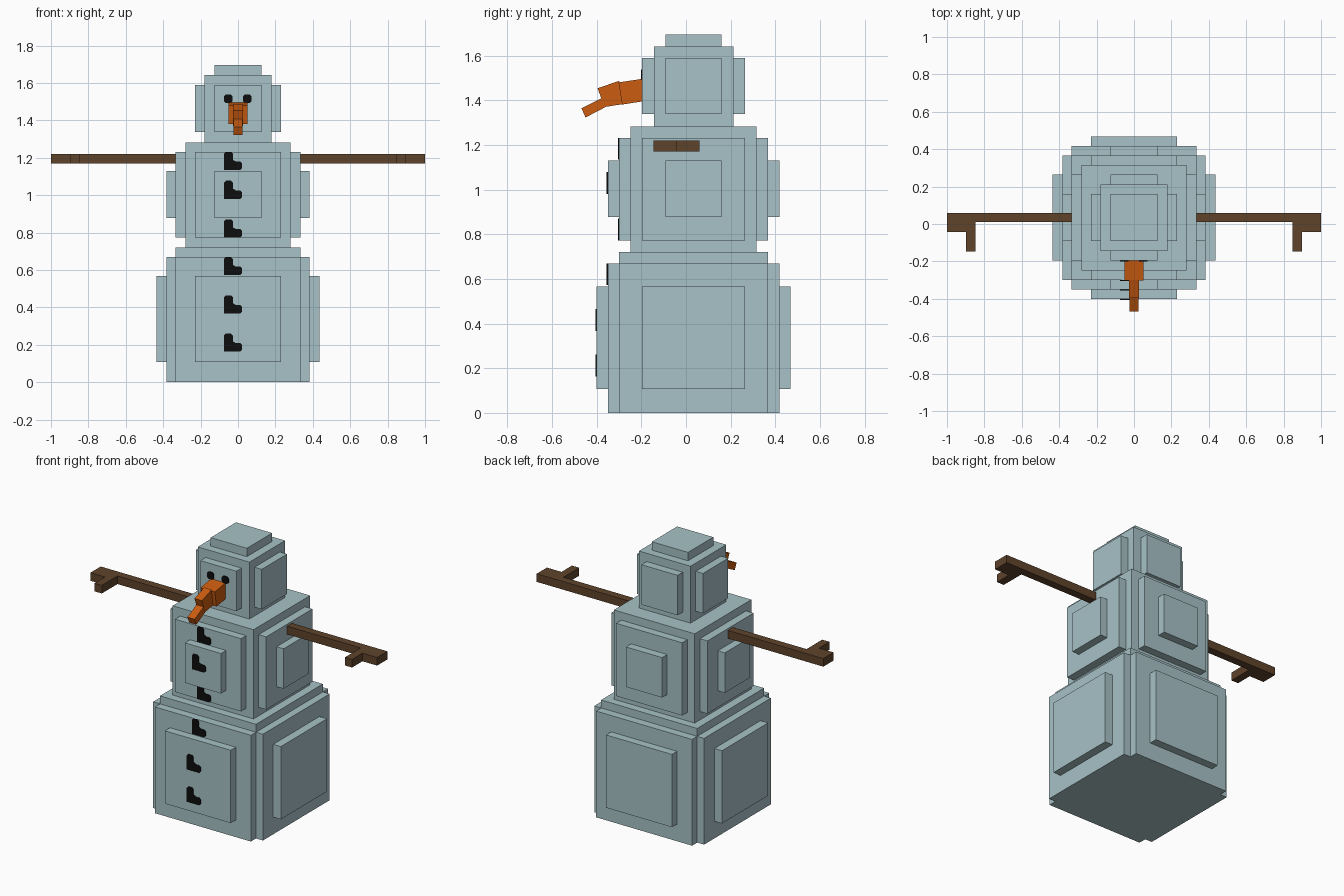
import bpy, bmesh

cube = bpy.data.objects.get("Cube")
if cube:
    bpy.data.objects.remove(cube, do_unlink=True)


def material(name, r, g, b):
    m = bpy.data.materials.new(name)
    m.use_nodes = True
    m.diffuse_color = (r, g, b, 1)
    bsdf = next(n for n in m.node_tree.nodes if n.type == 'BSDF_PRINCIPLED')
    bsdf.inputs["Base Color"].default_value = (r, g, b, 1)
    bsdf.inputs["Roughness"].default_value = 0.9
    return m


snow = material("pale_snow", 0.39, 0.54, 0.57)
wood = material("brown_wood", 0.114, 0.056, 0.024)
carrot = material("carrot_orange", 0.6, 0.107, 0.005)
coal = material("coal_black", 0.004, 0.004, 0.004)

CY = 0.034  # body axis in y


def finish(name, bm, mat):
    bmesh.ops.recalc_face_normals(bm, faces=bm.faces)
    me = bpy.data.meshes.new(name)
    bm.to_mesh(me)
    bm.free()
    me.materials.append(mat)
    ob = bpy.data.objects.new(name, me)
    bpy.context.collection.objects.link(ob)
    return ob


def add_box(bm, x0, x1, y0, y1, z0, z1):
    for v in bmesh.ops.create_cube(bm, size=1)["verts"]:
        v.co = (x1 if v.co.x > 0 else x0,
                y1 if v.co.y > 0 else y0,
                z1 if v.co.z > 0 else z0)


def add_prism(bm, points, offset):
    face = bm.faces.new([bm.verts.new(p) for p in points])
    new = bmesh.ops.extrude_face_region(bm, geom=[face])["geom"]
    verts = [g for g in new if isinstance(g, bmesh.types.BMVert)]
    bmesh.ops.translate(bm, verts=verts, vec=offset)


def stepped_ball(name, layers):
    """Each layer: half width in x, half depth in y, bottom, top."""
    bm = bmesh.new()
    for hx, hy, z0, z1 in layers:
        add_box(bm, -hx, hx, CY - hy, CY + hy, z0, z1)
    finish(name, bm, snow)


# Three stepped snow balls
stepped_ball("lower_body", [
    (0.335, 0.333, 0, 0.72), (0.383, 0.333, 0, 0.67), (0.335, 0.384, 0, 0.67),
    (0.436, 0.23, 0.108, 0.567), (0.23, 0.435, 0.108, 0.567)])
stepped_ball("middle_body", [
    (0.282, 0.282, 0.7, 1.283), (0.334, 0.23, 0.773, 1.232),
    (0.23, 0.333, 0.773, 1.232),
    (0.383, 0.126, 0.878, 1.13), (0.126, 0.384, 0.878, 1.13)])
stepped_ball("head", [
    (0.18, 0.178, 1.26, 1.642), (0.126, 0.126, 1.6, 1.695),
    (0.23, 0.126, 1.338, 1.59), (0.126, 0.23, 1.338, 1.59)])

# Stick arms with a knuckle and a twig
for side, s in (("left", 1), ("right", -1)):
    bm = bmesh.new()
    for a, b, y0, y1 in ((0.3, 1.0, 0.01, 0.06),
                         (0.848, 1.0, -0.042, 0.01),
                         (0.848, 0.898, -0.146, -0.042)):
        add_box(bm, min(a * s, b * s), max(a * s, b * s), y0, y1, 1.17, 1.221)
    finish(side + "_arm", bm, wood)

# Crooked carrot nose, side profiles in y and z
nose = (
    ("nose_base", 0.05, [(-0.19, 1.396), (-0.19, 1.497), (-0.302, 1.48), (-0.286, 1.381)]),
    ("nose_middle", 0.026, [(-0.27, 1.385), (-0.3, 1.487), (-0.396, 1.454), (-0.365, 1.37)]),
    ("nose_tip", 0.025, [(-0.36, 1.37), (-0.378, 1.409), (-0.468, 1.364), (-0.45, 1.323)]))
for name, w, profile in nose:
    bm = bmesh.new()
    add_prism(bm, [(-w, y, z) for y, z in profile], (2 * w, 0, 0))
    finish(name, bm, carrot)


# Thin coal plates with clipped corners
def plate(name, outline, x, y, z):
    bm = bmesh.new()
    add_prism(bm, [(x + u, y + 0.001, z + v) for u, v in outline], (0, -0.006, 0))
    finish(name, bm, coal)


W, C = 0.046, 0.01
boot = [(0, 0), (0.085, 0), (0.096, C), (0.096, 0.036), (0.086, W), (0.062, W),
        (W, 0.056), (W, 0.088), (0.036, 0.098), (C, 0.098), (0, 0.088)]
heights = (0.163, 0.367, 0.572, 0.773, 0.98, 1.134)
fronts = (-0.401, -0.401, -0.35, -0.299, -0.35, -0.299)
for i, (z, y) in enumerate(zip(heights, fronts)):
    plate("button_%d" % (i + 1), boot, -0.074, y, z)

eye = [(C, 0), (W - C, 0), (W, C), (W, W - C), (W - C, W), (C, W), (0, W - C), (0, C)]
plate("right_eye", eye, -0.075, -0.196, 1.493)
plate("left_eye", eye, 0.027, -0.196, 1.493)
